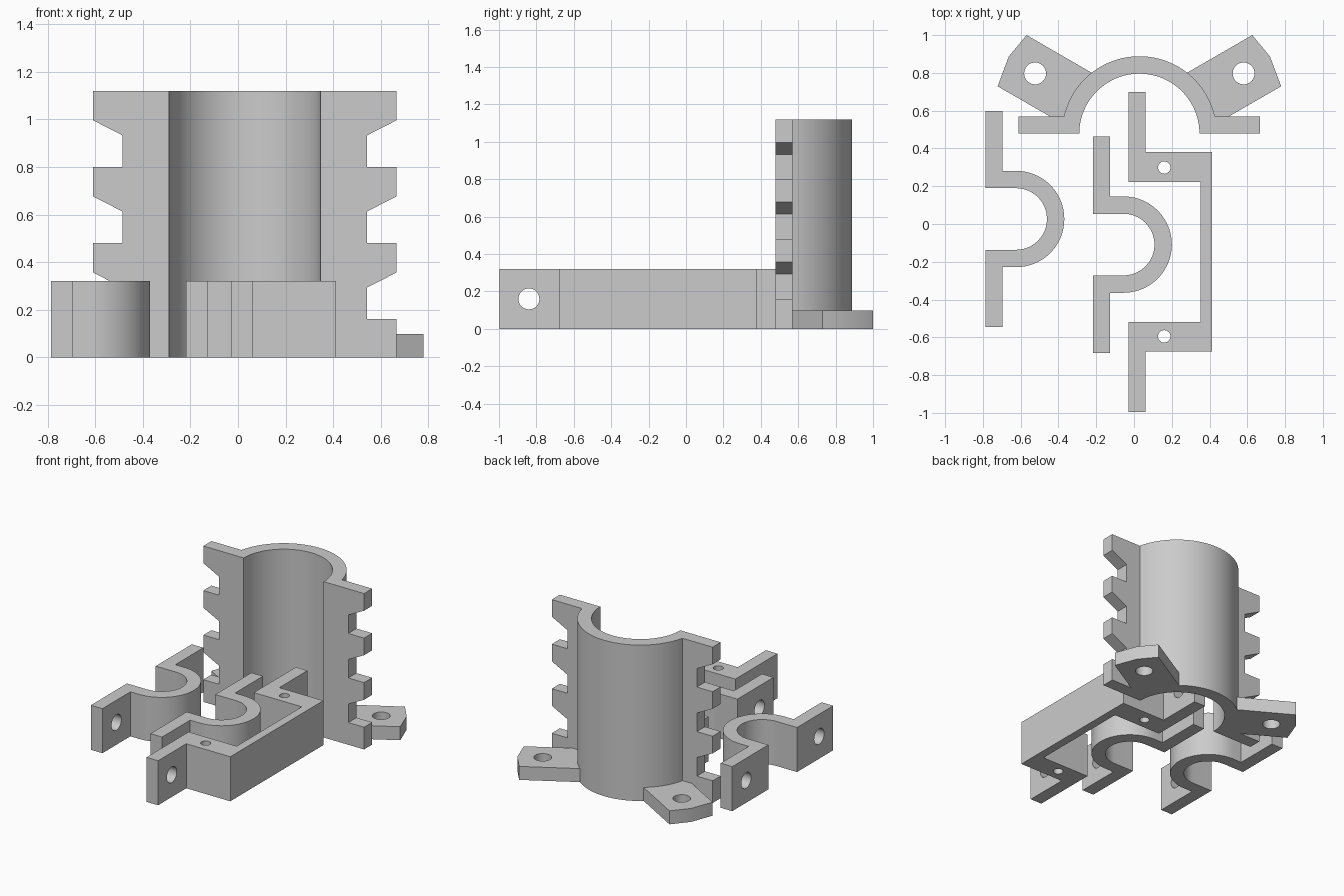
import bpy
import bmesh
from math import sin, cos, pi, radians, sqrt, asin

cube = bpy.data.objects.get("Cube")
if cube:
    bpy.data.objects.remove(cube, do_unlink=True)

grey = bpy.data.materials.new("plain grey")
grey.use_nodes = True
colour = (0.6, 0.6, 0.6, 1)
grey.diffuse_color = colour
grey.node_tree.nodes["Principled BSDF"].inputs["Base Color"].default_value = colour


def arc(cx, cy, r, start, end, n=40):
    """Points along a circular arc, angles in radians."""
    steps = [start + (end - start) * i / n for i in range(n + 1)]
    return [(cx + r * cos(a), cy + r * sin(a)) for a in steps]


def prism(name, pts, low, high, axis="z"):
    """Extrude a closed outline along an axis."""
    place = {"z": lambda u, v, w: (u, v, w),
             "x": lambda u, v, w: (w, u, v),
             "y": lambda u, v, w: (u, w, v)}[axis]
    bm = bmesh.new()
    rings = [[bm.verts.new(place(u, v, w)) for u, v in pts] for w in (low, high)]
    for ring in rings:
        bm.faces.new(ring)
    n = len(pts)
    for i in range(n):
        j = (i + 1) % n
        bm.faces.new((rings[0][i], rings[0][j], rings[1][j], rings[1][i]))
    bmesh.ops.recalc_face_normals(bm, faces=bm.faces)
    mesh = bpy.data.meshes.new(name)
    bm.to_mesh(mesh)
    bm.free()
    mesh.materials.append(grey)
    obj = bpy.data.objects.new(name, mesh)
    bpy.context.collection.objects.link(obj)
    return obj


def rod(u, v, r, low, high, axis):
    return prism("hole_cutter", arc(u, v, r, 0, 2 * pi, 32)[:-1], low, high, axis)


def combine(target, tool, operation):
    """Apply a boolean and discard the tool."""
    mod = target.modifiers.new("boolean", "BOOLEAN")
    mod.operation, mod.solver, mod.object = operation, "EXACT", tool
    bpy.context.view_layer.objects.active = target
    bpy.ops.object.modifier_apply(modifier=mod.name)
    bpy.data.objects.remove(tool, do_unlink=True)


def finish(obj):
    bpy.ops.object.select_all(action="DESELECT")
    obj.select_set(True)
    bpy.context.view_layer.objects.active = obj
    bpy.ops.object.shade_smooth_by_angle(angle=radians(25))


WALL = 0.092
HEIGHT = 0.32

# Half tube with side flanges
CX, CY, R_IN, R_OUT = 0.0285, 0.478, 0.318, 0.41
TALL, HALF = 1.12, 0.639
foot = asin(WALL / R_OUT)
outline = [(CX - HALF, CY)] + arc(CX, CY, R_IN, pi, 0, 56)
outline += [(CX + HALF, CY), (CX + HALF, CY + WALL)]
outline += arc(CX, CY, R_OUT, foot, pi - foot, 56) + [(CX - HALF, CY + WALL)]
tube = prism("half_tube", outline, 0, TALL)

# Mounting ears joined to the tube foot, and notches in the flange edges
ear = [(0.5975, 0.522), (0.6915, 0.409), (0.7505, 0.251), (0.378, 0.036), (0.2165, 0.302)]
for s in (-1, 1):
    combine(tube, prism("ear", [(CX + s * x, CY + y) for x, y in ear], 0, 0.097), "UNION")
    combine(tube, rod(CX + s * 0.552, CY + 0.319, 0.058, -0.1, 0.2, "z"), "DIFFERENCE")
    for z in (0.16, 0.48, 0.80):
        notch = [(0.514, z), (0.70, z), (0.70, z + 0.229), (HALF, z + 0.197), (0.514, z + 0.133)]
        tool = prism("notch_cutter", [(CX + s * x, h) for x, h in notch],
                     CY - 0.1, CY + WALL + 0.1, "y")
        combine(tube, tool, "DIFFERENCE")
finish(tube)


# Two saddle clamps with a round bend
def clamp(name, x, y):
    r, half, bend = 0.163, 0.573, 0.163
    big = r + WALL
    pts = [(x, y + half), (x, y + r)]
    pts += arc(x + bend, y, r, pi / 2, -pi / 2)
    pts += [(x, y - r), (x, y - half), (x + WALL, y - half), (x + WALL, y - big)]
    pts += arc(x + bend, y, big, -pi / 2, pi / 2)
    pts += [(x + WALL, y + big), (x + WALL, y + half)]
    obj = prism(name, pts, 0, HEIGHT)
    for s in (-1, 1):
        combine(obj, rod(y + s * 0.414, HEIGHT / 2, 0.056, x - 0.1, x + 0.15, "x"), "DIFFERENCE")
    finish(obj)


clamp("left_clamp", -0.787, 0.0265)
clamp("middle_clamp", -0.218, -0.109)

# Square bracket with flange holes and vertical pin holes
BX, BY = -0.03, -0.148
side = [(BX, 0.37), (BX, 0.848), (BX + WALL, 0.848), (BX + WALL, 0.528), (0.412, 0.528)]
outline = [(0.352, 0.37)] + side
outline = [(x, BY + y) for x, y in outline] + [(x, BY - y) for x, y in reversed(outline)]
bracket = prism("square_bracket", outline, 0, HEIGHT)
for s in (-1, 1):
    combine(bracket, rod(BY + s * 0.692, HEIGHT / 2, 0.056, BX - 0.1, BX + 0.2, "x"), "DIFFERENCE")
    combine(bracket, rod(0.16, BY + s * 0.447, 0.033, -0.1, HEIGHT + 0.1, "z"), "DIFFERENCE")
finish(bracket)
